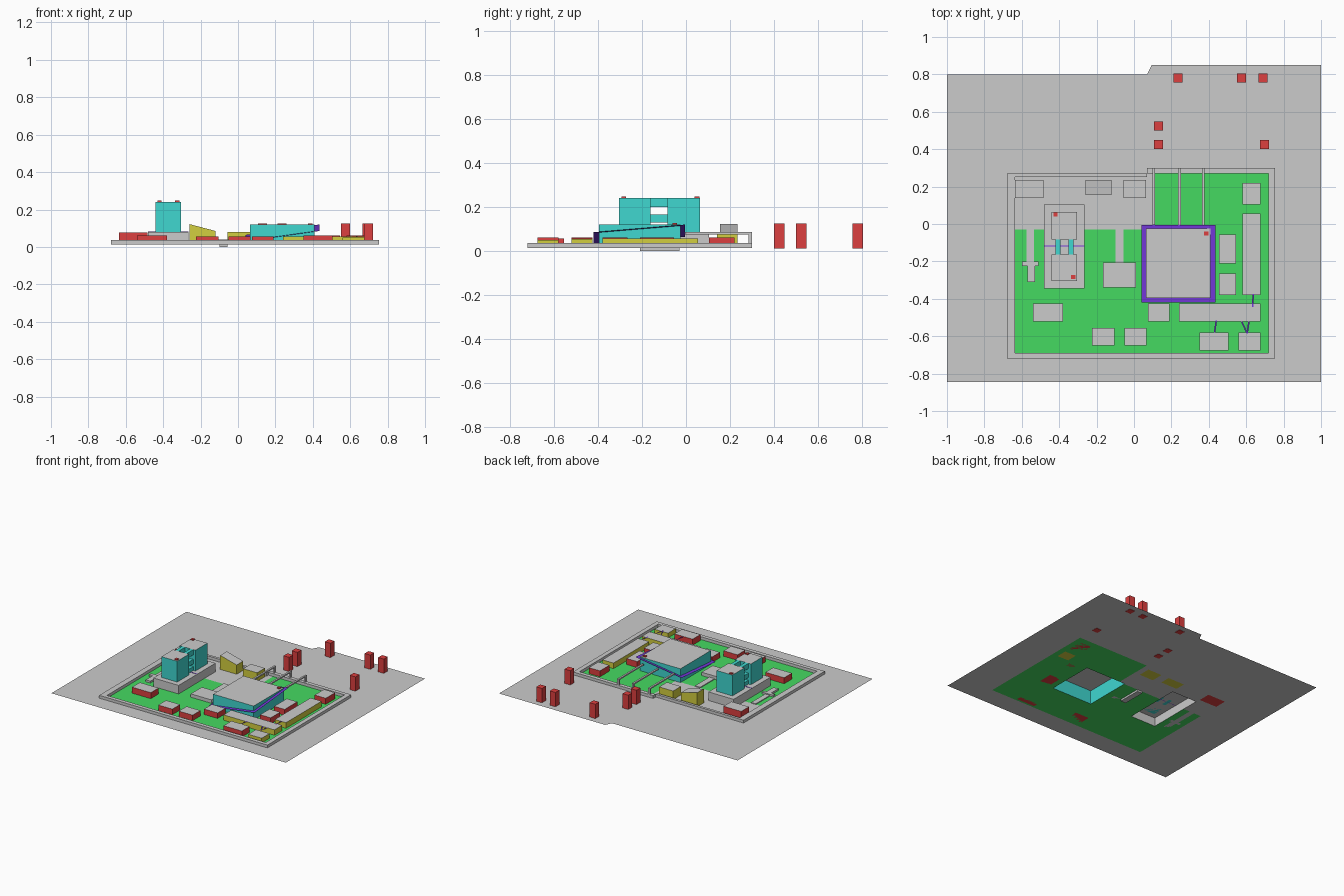
import bpy, bmesh

if "Cube" in bpy.data.objects:
    bpy.data.objects.remove(bpy.data.objects["Cube"])

G = 0.014  # ground level


def mat(name, c):
    m = bpy.data.materials.new(name)
    m.diffuse_color = (*c, 1)
    m.use_nodes = True
    m.node_tree.nodes["Principled BSDF"].inputs["Base Color"].default_value = m.diffuse_color
    return m


RED = mat("red", (0.72, 0.05, 0.05))
YEL = mat("yellow", (0.65, 0.62, 0.05))
CYAN = mat("cyan", (0.05, 0.68, 0.63))
GREEN = mat("green", (0.06, 0.7, 0.12))
BLUE = mat("blue", (0.18, 0.04, 0.72))


def finish(name, bm, mats):
    me = bpy.data.meshes.new(name)
    bm.to_mesh(me)
    bm.free()
    for m in mats:
        me.materials.append(m)
    ob = bpy.data.objects.new(name, me)
    bpy.context.collection.objects.link(ob)
    return ob


def block(name, x0, x1, y0, y1, z0, z1, m=None, grey_roof=True, bottom=True, z1r=None):
    """Box with coloured walls and a grey roof; z1r is the roof height on the right side."""
    bm = bmesh.new()
    zr = z1 if z1r is None else z1r
    c = [(x0, y0), (x1, y0), (x1, y1), (x0, y1)]
    lo = [bm.verts.new((x, y, z0)) for x, y in c]
    hi = [bm.verts.new((x, y, zr if x == x1 else z1)) for x, y in c]
    for i in range(4):
        j = (i + 1) % 4
        bm.faces.new((lo[i], lo[j], hi[j], hi[i]))
    top = bm.faces.new(hi)
    if bottom:
        bm.faces.new(lo[::-1])
    mats = [m] if m else []
    if m and grey_roof:
        mats.append(None)
        top.material_index = 1
    return finish(name, bm, mats)


def sheet(name, rect, holes, z, m=None, extra=None):
    """Flat sheet with rectangular holes; rectangles are x0, x1, y0, y1."""
    bm = bmesh.new()
    rs = [rect] + holes
    xs = sorted({v for r in rs for v in r[:2] if rect[0] <= v <= rect[1]})
    ys = sorted({v for r in rs for v in r[2:] if rect[2] <= v <= rect[3]})
    for xa, xb in zip(xs, xs[1:]):
        for ya, yb in zip(ys, ys[1:]):
            cx, cy = (xa + xb) / 2, (ya + yb) / 2
            if any(h[0] < cx < h[1] and h[2] < cy < h[3] for h in holes):
                continue
            bm.faces.new([bm.verts.new((x, y, z)) for x, y in
                          ((xa, ya), (xb, ya), (xb, yb), (xa, yb))])
    if extra:
        bm.faces.new([bm.verts.new((x, y, z)) for x, y in extra])
    bmesh.ops.remove_doubles(bm, verts=bm.verts, dist=1e-5)
    return finish(name, bm, [m] if m else [])


# footprints
HALL = (0.065, 0.41, -0.395, -0.025)
PODIUM = (-0.48, -0.265, -0.345, 0.105)
BACK_RED = (-0.635, -0.485, 0.14, 0.235)
BACK_YEL1 = (-0.26, -0.12, 0.155, 0.235)
BACK_YEL2 = (-0.055, 0.065, 0.14, 0.235)

# surrounding ground, plaza and lawns
sheet("ground", (-1, 1, -0.845, 0.8), [(-0.68, 0.755, -0.72, 0.27)], G,
      extra=[(0.07, 0.8), (1, 0.8), (1, 0.85), (0.095, 0.85)])
sheet("plaza", (-0.68, 0.11, -0.03, 0.27),
      [PODIUM, BACK_RED, BACK_YEL1, BACK_YEL2, HALL], G)
sheet("lawn", (-0.635, 0.72, -0.69, 0.27),
      [PODIUM, HALL, (-0.635, 0.11, -0.03, 0.27)], G, GREEN)

# low perimeter wall
W = 0.036
for n, r in {"left": (-0.68, -0.635, -0.72, 0.27), "right": (0.72, 0.755, -0.72, 0.3),
             "front": (-0.635, 0.72, -0.72, -0.69), "back": (0.07, 0.72, 0.27, 0.3),
             "plaza": (-0.635, 0.07, 0.25, 0.27)}.items():
    block("wall_" + n, *r, G, W)

# large hall with its tilted blue collar
block("hall", *HALL, G, 0.12, CYAN, bottom=False)
bm = bmesh.new()


def collar(x, y):
    return bm.verts.new((x, y, 0.03 + 0.14 * (x - 0.04) + 0.083 * (y + 0.42)))


outer = [collar(x, y) for x, y in ((0.04, -0.42), (0.435, -0.42), (0.435, -0.005), (0.04, -0.005))]
x0, x1, y0, y1 = HALL
inner = [collar(x, y) for x, y in ((x0, y0), (x1, y0), (x1, y1), (x0, y1))]
for i in range(4):
    j = (i + 1) % 4
    bm.faces.new((outer[i], outer[j], inner[j], inner[i]))
finish("hall_collar", bm, [BLUE])
block("hall_roof_unit", 0.375, 0.397, -0.062, -0.04, 0.12, 0.126, RED, False)

# portal beams behind the hall
for i, x in enumerate((0.105, 0.243, 0.37)):
    block(f"beam_{i}", x - 0.007, x + 0.007, -0.005, 0.3, 0.075, 0.085)
    block(f"beam_post_{i}", x - 0.007, x + 0.007, 0.285, 0.3, G, 0.075)

# twin towers on a podium, joined by bridges
block("podium", *PODIUM, G, 0.08, bottom=False)
block("podium_trim", -0.48, -0.265, -0.12, -0.115, 0.08, 0.082, BLUE, False)
for n, ya, yb in (("front", -0.305, -0.162), ("back", -0.083, 0.063)):
    block("tower_" + n, -0.44, -0.305, ya, yb, 0.08, 0.24, CYAN)
for i, x in enumerate((-0.42, -0.35)):
    for k, (za, zb) in enumerate(((0.08, 0.11), (0.13, 0.165), (0.2, 0.24))):
        block(f"bridge_{i}_{k}", x, x + 0.027, -0.162, -0.083, za, zb, CYAN, False)
for i, (x, y) in enumerate(((-0.42, 0.05), (-0.325, -0.283))):
    block(f"tower_roof_unit_{i}", x - 0.011, x + 0.011, y - 0.011, y + 0.011, 0.24, 0.247, RED, False)

# red low buildings
reds = [(-0.54, -0.38, -0.52, -0.425, 0.06), (-0.225, -0.105, -0.65, -0.555, 0.056),
        (-0.05, 0.068, -0.65, -0.555, 0.056), (0.075, 0.19, -0.52, -0.425, 0.056),
        (0.35, 0.505, -0.675, -0.58, 0.06), (0.455, 0.545, -0.38, -0.265, 0.06),
        (0.455, 0.545, -0.21, -0.055, 0.06), (0.58, 0.675, 0.105, 0.22, 0.06)]
for i, r in enumerate(reds):
    block(f"red_building_{i}", *r[:4], G, r[4], RED)
block("red_building_back", *BACK_RED, G, 0.078, RED)

# yellow buildings
block("yellow_wing_side", 0.58, 0.675, -0.38, 0.055, G, 0.057, YEL)
block("yellow_wing_front", 0.24, 0.675, -0.52, -0.425, G, 0.055, YEL)
block("yellow_building_corner", 0.56, 0.675, -0.675, -0.58, G, 0.05, YEL)
block("yellow_building_sloped", *BACK_YEL1, G, 0.122, YEL, z1r=0.085)
block("yellow_building_back", *BACK_YEL2, G, 0.08, YEL)

# grey pavilion, walkways and steps
block("pavilion", -0.165, 0.01, -0.34, -0.205, G, 0.04)
block("pavilion_walkway", -0.1, -0.055, -0.21, -0.03, 0.0, 0.02)
block("side_walkway", -0.575, -0.535, -0.2, -0.03, G, 0.02)
block("side_platform", -0.6, -0.51, -0.225, -0.2, G, 0.028)
block("side_step", -0.57, -0.53, -0.31, -0.225, G, 0.028)

# blue footbridges between buildings
for i, (xa, ya, xb, yb) in enumerate(((0.43, -0.585, 0.44, -0.515), (0.605, -0.585, 0.575, -0.52),
                                      (0.605, -0.585, 0.615, -0.52), (0.635, -0.445, 0.637, -0.375))):
    b = bmesh.new()
    b.faces.new([b.verts.new(p) for p in ((xa - .004, ya, .057), (xa + .004, ya, .057),
                                          (xb + .004, yb, .058), (xb - .004, yb, .058))])
    finish(f"footbridge_{i}", b, [BLUE])

# outlying red towers
for i, (x, y) in enumerate(((0.235, 0.78), (0.575, 0.78), (0.69, 0.78),
                            (0.132, 0.525), (0.132, 0.425), (0.697, 0.425))):
    block(f"outer_tower_{i}", x - 0.024, x + 0.024, y - 0.024, y + 0.024, G - 0.002, 0.124, RED, False)
